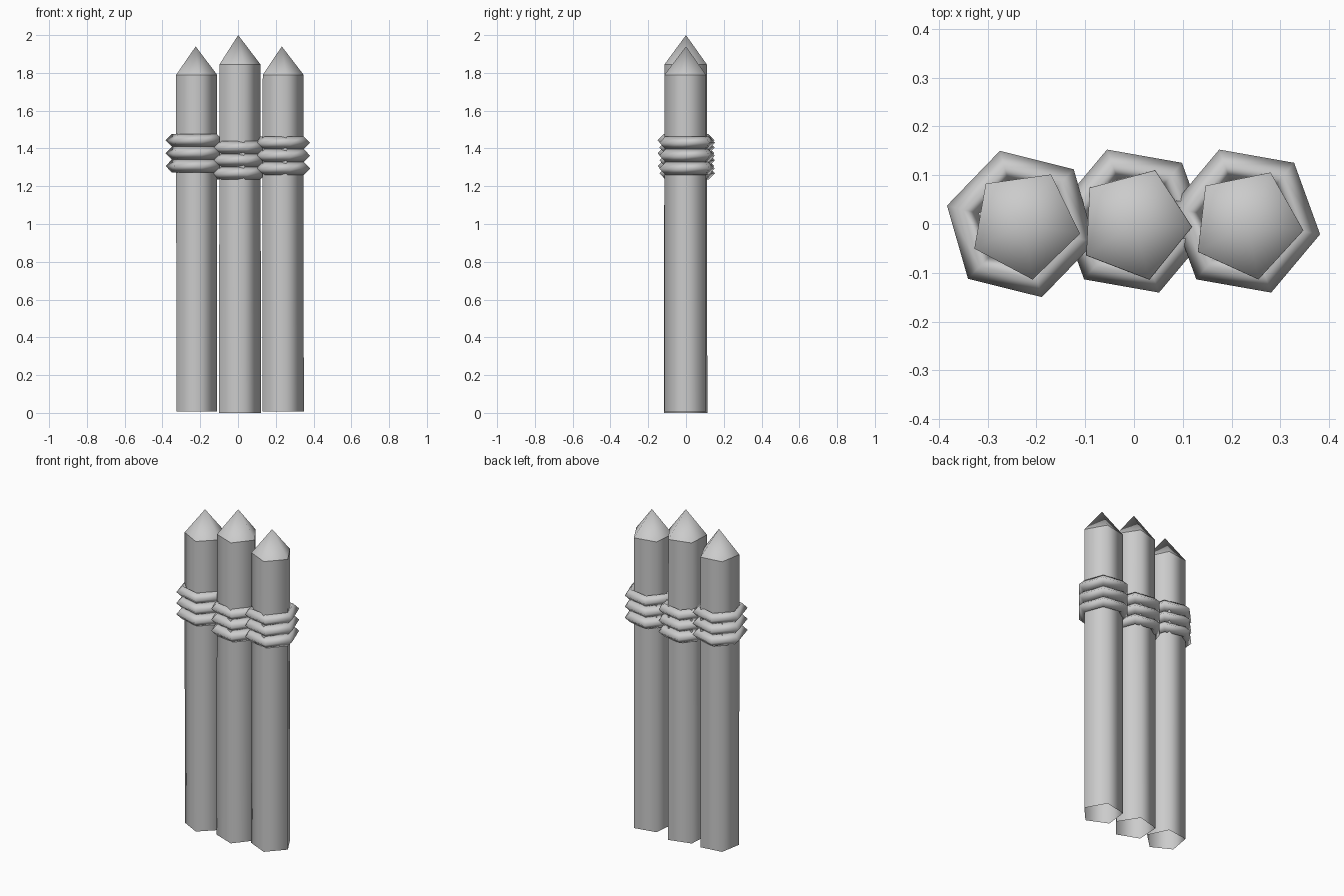
import bpy, bmesh
from math import cos, sin, radians, pi

if "Cube" in bpy.data.objects:
    bpy.data.objects.remove(bpy.data.objects["Cube"])


def stake(name, x, r_base, r_top, angle, z_base, z_shoulder, z_tip):
    """Five-sided post, open at the foot, sharpened to a point."""
    bm = bmesh.new()

    def loop(r, z):
        return [bm.verts.new((x + r * cos(radians(angle) + i * 2 * pi / 5),
                              r * sin(radians(angle) + i * 2 * pi / 5), z)) for i in range(5)]

    base, shoulder = loop(r_base, z_base), loop(r_top, z_shoulder)
    tip = bm.verts.new((x, 0, z_tip))
    for i in range(5):
        j = (i + 1) % 5
        bm.faces.new((base[i], base[j], shoulder[j], shoulder[i]))
        bm.faces.new((shoulder[i], shoulder[j], tip))
    for f in bm.faces:
        f.smooth = True
    # crisp edge where the point is cut
    for i in range(5):
        bm.edges.get((shoulder[i], shoulder[(i + 1) % 5])).smooth = False
    mesh = bpy.data.meshes.new(name)
    bm.to_mesh(mesh)
    bm.free()
    bpy.context.collection.objects.link(bpy.data.objects.new(name, mesh))


def binding(name, x, y, z_mid, angle):
    """Three stacked six-sided rope coils."""
    for k in (-1, 0, 1):
        bpy.ops.mesh.primitive_torus_add(
            major_segments=6, minor_segments=4, major_radius=0.122, minor_radius=0.034,
            location=(x, y, z_mid + k * 0.068), rotation=(0, 0, radians(angle)))
        ob = bpy.context.object
        ob.name = f"{name}_{k + 2}"
        bpy.ops.object.shade_smooth()


# posts
stake("left_stake", -0.224, 0.114, 0.115, -10, 0.007, 1.79, 1.94)
stake("middle_stake", 0.001, 0.121, 0.118, -3, 0.0, 1.845, 2.0)
stake("right_stake", 0.232, 0.117, 0.116, -6.5, 0.007, 1.79, 1.94)

# rope bindings
binding("left_rope", -0.232, 0.0, 1.375, -14)
binding("middle_rope", -0.002, 0.006, 1.337, -10)
binding("right_rope", 0.228, 0.006, 1.362, -10)
